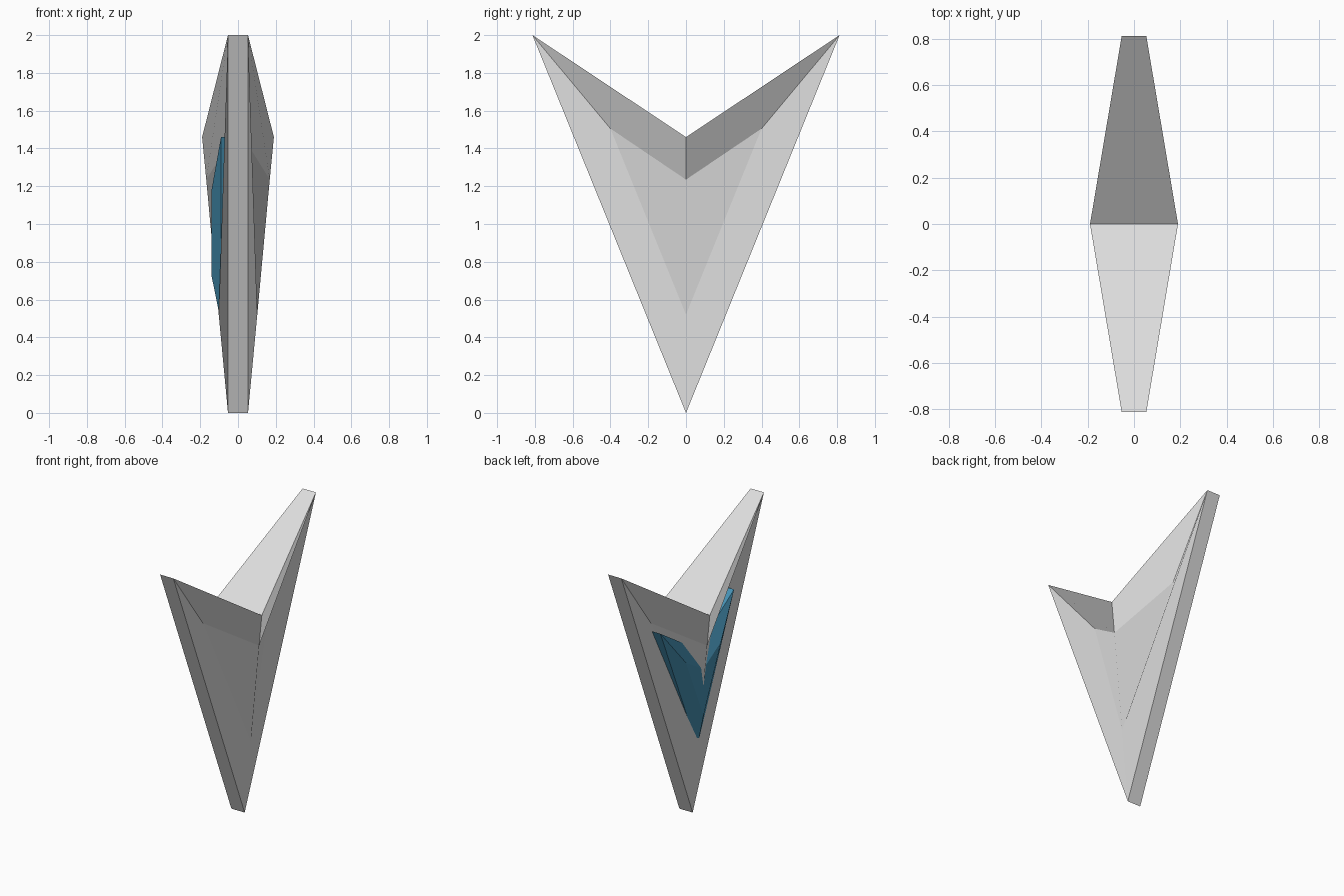
import bpy, bmesh

if "Cube" in bpy.data.objects:
    bpy.data.objects.remove(bpy.data.objects["Cube"])


def material(name, rgb):
    m = bpy.data.materials.new(name)
    m.diffuse_color = (*rgb, 1.0)
    m.use_nodes = True
    m.node_tree.nodes["Principled BSDF"].inputs["Base Color"].default_value = m.diffuse_color
    return m


def ring(bm, tip, base, notch, side=1):
    """Chevron outline: two tips, bottom point and notch. tip=(x,y,z), others=(x,z)."""
    return {
        "front": bm.verts.new((side * tip[0], -tip[1], tip[2])),
        "back": bm.verts.new((side * tip[0], tip[1], tip[2])),
        "base": bm.verts.new((side * base[0], 0, base[1])),
        "notch": bm.verts.new((side * notch[0], 0, notch[1])),
    }


def panel(bm, outer, inner):
    """Faceted chevron side: sloped border around an inner facet."""
    bm.faces.new([inner[k] for k in ("notch", "front", "base", "back")])
    for t in ("front", "back"):
        bm.faces.new([outer[t], outer["notch"], inner["notch"], inner[t]])
        bm.faces.new([outer[t], inner[t], inner["base"], outer["base"]])


def bridge(bm, a, b):
    """Walls joining two matching outlines."""
    order = ("front", "notch", "back", "base")
    for i, k in enumerate(order):
        n = order[(i + 1) % 4]
        bm.faces.new([a[k], a[n], b[n], b[k]])


def finish(bm, name, mat):
    bmesh.ops.recalc_face_normals(bm, faces=bm.faces[:])
    me = bpy.data.meshes.new(name)
    bm.to_mesh(me)
    bm.free()
    me.materials.append(mat)
    ob = bpy.data.objects.new(name, me)
    bpy.context.collection.objects.link(ob)
    return ob


grey = material("light_grey", (0.72, 0.72, 0.72))
blue = material("teal_blue", (0.06, 0.28, 0.45))

# Arrowhead hull: mirrored faceted sides joined by a rim
bm = bmesh.new()
rims = []
for side in (1, -1):
    rim = ring(bm, (0.053, 0.813, 2.0), (0.053, 0.0), (0.19, 1.46), side)
    facet = ring(bm, (0.0, 0.40, 1.505), (0.102, 0.52), (0.168, 1.235), side)
    panel(bm, rim, facet)
    rims.append(rim)
bridge(bm, *rims)
finish(bm, "arrowhead_hull", grey)

# Blue raised chevron set into the left side
bm = bmesh.new()
root = ring(bm, (0.0, 0.42, 1.46), (0.0, 0.48), (0.0, 1.19), -1)
edge = ring(bm, (0.09, 0.42, 1.46), (0.09, 0.48), (0.09, 1.19), -1)
crown = ring(bm, (0.14, 0.20, 1.18), (0.14, 0.725), (0.14, 1.06), -1)
bridge(bm, root, edge)
panel(bm, edge, crown)
bm.faces.new([root[k] for k in ("notch", "front", "base", "back")])
finish(bm, "chevron_inlay", blue)
